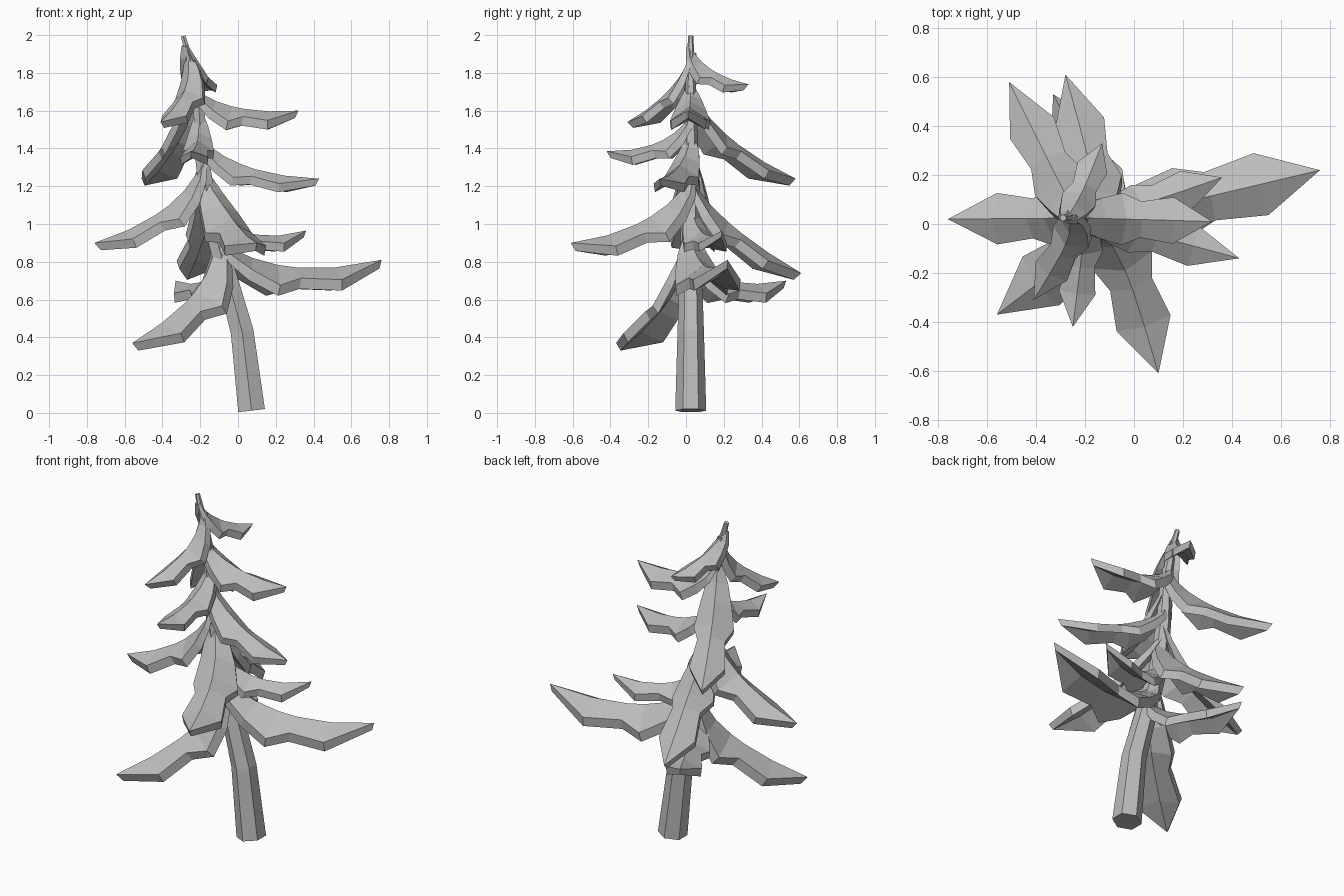
import bpy
import bmesh
from math import sin, cos, pi
from mathutils import Vector

cube = bpy.data.objects.get("Cube")
if cube:
    bpy.data.objects.remove(cube)

# One plain grey for the whole tree
grey = bpy.data.materials.new("plain grey")
grey.use_nodes = True
COLOUR = (0.5, 0.5, 0.5, 1)
grey.diffuse_color = COLOUR
grey.node_tree.nodes["Principled BSDF"].inputs["Base Color"].default_value = COLOUR


def finish(bm, name):
    bmesh.ops.recalc_face_normals(bm, faces=bm.faces)
    mesh = bpy.data.meshes.new(name)
    bm.to_mesh(mesh)
    bm.free()
    mesh.materials.append(grey)
    obj = bpy.data.objects.new(name, mesh)
    bpy.context.collection.objects.link(obj)
    return obj


def bridge(bm, a, b):
    """Join two closed rings of equal length with quads."""
    for i in range(len(a)):
        j = (i + 1) % len(a)
        bm.faces.new((a[i], a[j], b[j], b[i]))


# Leaning trunk centre line: x, z, radius
TRUNK_Y = 0.025
TRUNK = [(0.072, 0.012, 0.082), (0.022, 0.43, 0.07), (-0.06, 0.73, 0.06),
         (-0.15, 1.05, 0.05), (-0.19, 1.35, 0.042), (-0.21, 1.65, 0.032),
         (-0.255, 1.87, 0.02), (-0.29, 1.995, 0.014)]


def trunk_at(z):
    for (x0, z0, _), (x1, z1, _) in zip(TRUNK, TRUNK[1:]):
        if z <= z1:
            break
    return Vector((x0 + (x1 - x0) * (z - z0) / (z1 - z0), TRUNK_Y, z))


def build_trunk():
    bm = bmesh.new()
    rings = []
    for i, (x, z, r) in enumerate(TRUNK):
        a, b = TRUNK[max(i - 1, 0)], TRUNK[min(i + 1, len(TRUNK) - 1)]
        along = Vector((b[0] - a[0], 0, b[1] - a[1])).normalized()
        side = Vector((along.z, 0, -along.x))
        ring = []
        for k in range(6):
            ang = pi / 2 + k * pi / 3
            ring.append(bm.verts.new(Vector((x, TRUNK_Y, z)) + side * r * cos(ang)
                                     + Vector((0, r * sin(ang), 0))))
        rings.append(ring)
    for a, b in zip(rings, rings[1:]):
        bridge(bm, a, b)
    bm.faces.new(rings[0])
    bm.faces.new(rings[-1])
    return finish(bm, "trunk")


# Jagged outline shared by every bough:
# distance along, share of full width, droop of the edge, share of thickness
OUTLINE = [(0, 0.25, 0.4, 0.4), (0.08, 0.62, 0.5, 0.7), (0.19, 0.88, 0.6, 1),
           (0.34, 1.12, 0.75, 1), (0.46, 0.78, 0.55, 1), (0.7, 1, 0.5, 1), (1, 0, 0, 0.8)]


def build_bough(name, tip, pivot_z, root_z, mid_z, width):
    root, pivot, tip = trunk_at(root_z), trunk_at(pivot_z), Vector(tip)
    flat = Vector((tip.x - pivot.x, tip.y - pivot.y, 0))
    out = flat.normalized()
    side = Vector((-out.y, out.x, 0))

    # Sweeping ridge: clings to the leaning trunk, then flattens to the tip
    def ridge(t):
        s, m = t ** 0.7, 0.4 ** 0.7
        z = (root_z * (s - m) * (s - 1) / m + mid_z * s * (s - 1) / (m * (m - 1))
             + tip.z * s * (s - m) / (1 - m))
        lean = (root.x - pivot.x) * (1 - t) ** 5
        return Vector((pivot.x + flat.x * t + lean, pivot.y + flat.y * t, z))

    thick = 0.025 + 0.25 * width
    bm = bmesh.new()
    rings = []
    for t, share, droop, depth in OUTLINE:
        p = ridge(t)
        d = ridge(min(t + 0.1, 1)) - ridge(max(t - 0.1, 0))
        down = side.cross(d).normalized()
        if down.z > 0:
            down = -down
        w = width * share
        under = down * thick * depth
        if share == 0:      # pointed end, one short upright edge
            top = bm.verts.new(p)
            low = bm.verts.new(p + under - out * 0.02)
            last = rings[-1]
            bm.faces.new((last[0], last[1], top))
            bm.faces.new((last[1], last[2], top))
            bm.faces.new((last[2], last[3], low, top))
            bm.faces.new((last[3], last[4], low))
            bm.faces.new((last[4], last[5], low))
            bm.faces.new((last[5], last[0], top, low))
            continue
        left = p + side * w + down * w * droop
        right = p - side * w + down * w * droop
        ring = [bm.verts.new(v) for v in (
            left, p, right, right + under + side * w * 0.06,
            p + under, left + under - side * w * 0.06)]
        if rings:
            bridge(bm, rings[-1], ring)
        else:
            bm.faces.new(ring)
        rings.append(ring)
    return finish(bm, name)


build_trunk()

# Boughs: name, tip, pivot height, root height, ridge height part way out, half width
BOUGHS = [
    ("low_long_bough", (0.76, 0.22, 0.81), 0.73, 0.96, 0.775, 0.13),
    ("low_short_bough", (0.36, 0.19, 0.965), 0.95, 1.12, 0.95, 0.08),
    ("low_drooping_bough", (-0.56, -0.37, 0.37), 0.66, 0.94, 0.61, 0.125),
    ("low_back_bough", (-0.33, 0.53, 0.7), 0.75, 0.86, 0.7, 0.1),
    ("middle_front_bough", (0.1, -0.61, 0.9), 0.83, 1.28, 1.015, 0.115),
    ("middle_back_bough", (-0.28, 0.61, 0.74), 0.93, 1.27, 0.98, 0.105),
    ("middle_left_bough", (-0.76, 0.02, 0.9), 1.15, 1.36, 1.07, 0.105),
    ("middle_right_bough", (0.43, -0.14, 1.24), 1.3, 1.48, 1.3, 0.085),
    ("high_front_bough", (-0.25, -0.42, 1.385), 1.4, 1.6, 1.43, 0.075),
    ("high_right_bough", (0.32, 0.01, 1.6), 1.6, 1.73, 1.615, 0.095),
    ("high_back_bough", (-0.51, 0.58, 1.24), 1.77, 1.74, 1.445, 0.1),
    ("top_front_bough", (-0.41, -0.31, 1.54), 1.55, 1.91, 1.69, 0.075),
    ("top_back_bough", (-0.13, 0.33, 1.74), 1.85, 1.95, 1.81, 0.065),
]
for bough in BOUGHS:
    build_bough(*bough)
